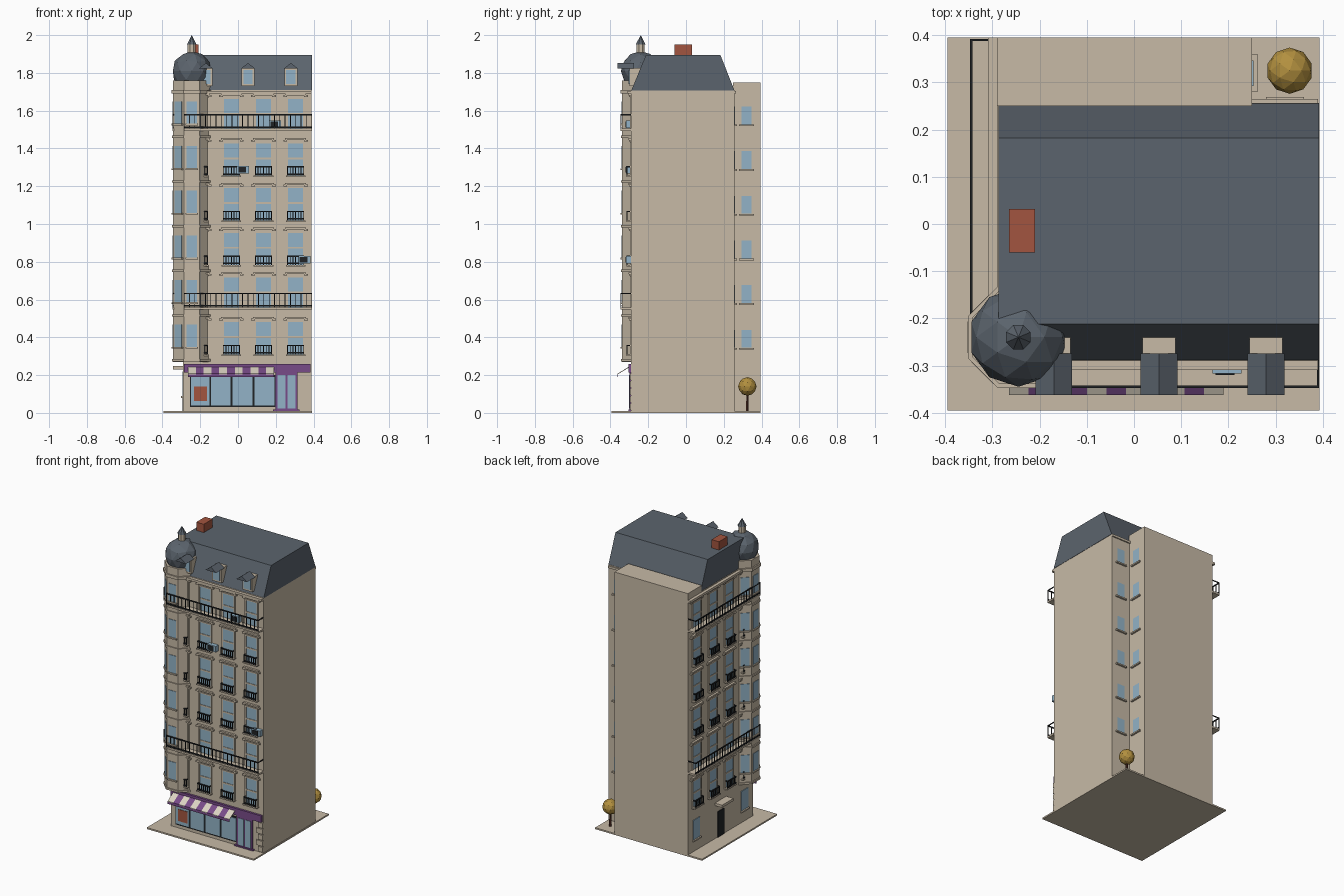
import bpy, bmesh
from math import pi
from mathutils import Matrix, Vector

cube = bpy.data.objects.get("Cube")
if cube:
    bpy.data.objects.remove(cube)


def material(name, rgb):
    m = bpy.data.materials.new(name)
    m.use_nodes = True
    m.diffuse_color = (*rgb, 1)
    m.node_tree.nodes["Principled BSDF"].inputs["Base Color"].default_value = (*rgb, 1)
    return m


STONE = material("stone", (0.57, 0.49, 0.38))
SLATE = material("slate", (0.105, 0.127, 0.153))
GLASS = material("glass", (0.29, 0.45, 0.57))
IRON = material("black_iron", (0.014, 0.016, 0.018))
PURPLE = material("purple_paint", (0.19, 0.07, 0.25))
CREAM = material("cream_cloth", (0.72, 0.66, 0.55))
BRICK = material("red_brick", (0.36, 0.09, 0.05))
GOLD = material("gold_leaves", (0.45, 0.28, 0.05))
BARK = material("bark", (0.09, 0.03, 0.02))


class Part:
    """Collects pieces of one part; the frame turns wall coordinates into place."""

    def __init__(self, name, *mats, frame=None):
        self.name, self.mats, self.bm = name, mats, bmesh.new()
        self.frame = frame or Matrix()

    def solid(self, points, faces, mat=0):
        vs = [self.bm.verts.new(self.frame @ Vector(p)) for p in points]
        for f in faces:
            self.bm.faces.new([vs[i] for i in f]).material_index = mat

    def prism(self, profile, x0, x1, mat=0):
        """Extrude a (y, z) profile along x."""
        n = len(profile)
        pts = [(x, y, z) for x in (x0, x1) for y, z in profile]
        sides = [(i, (i + 1) % n, n + (i + 1) % n, n + i) for i in range(n)]
        self.solid(pts, sides + [range(n), range(n, 2 * n)], mat)

    def box(self, x0, x1, y0, y1, z0, z1, mat=0):
        self.prism([(y0, z0), (y1, z0), (y1, z1), (y0, z1)], x0, x1, mat)

    def cone(self, x, y, z0, z1, r0, r1, sides=8, mat=0):
        place = Matrix.Translation((x, y, (z0 + z1) / 2)) @ Matrix.Rotation(pi / sides, 4, 'Z')
        made = bmesh.ops.create_cone(self.bm, cap_ends=True, segments=sides, radius1=r0,
                                     radius2=r1, depth=z1 - z0, matrix=place)
        for f in {f for v in made["verts"] for f in v.link_faces}:
            f.material_index = mat

    def ball(self, x, y, z, r, mat=0):
        made = bmesh.ops.create_icosphere(self.bm, subdivisions=2, radius=r,
                                          matrix=Matrix.Translation((x, y, z)))
        for f in {f for v in made["verts"] for f in v.link_faces}:
            f.material_index = mat

    def done(self):
        bmesh.ops.recalc_face_normals(self.bm, faces=self.bm.faces)
        mesh = bpy.data.meshes.new(self.name)
        self.bm.to_mesh(mesh)
        self.bm.free()
        for m in self.mats:
            mesh.materials.append(m)
        bpy.context.collection.objects.link(bpy.data.objects.new(self.name, mesh))


def turn(quarters, x=0, y=0):
    return Matrix.Translation((x, y, 0)) @ Matrix.Rotation(quarters * pi / 2, 4, 'Z')


FLOORS = [0.31 + 0.2365 * i for i in range(6)]
COLUMNS = [-0.205, -0.035, 0.135, 0.305]
BALCONY_FLOORS = (1, 5)
WALL = -0.29

# Ground, walls and cornices
ground = Part("pavement", STONE)
ground.box(-0.395, 0.393, -0.395, 0.395, 0, 0.01)
ground.done()

walls = Part("walls", STONE)
walls.box(WALL, 0.39, WALL, 0.257, 0.01, 1.71)
walls.box(WALL, 0.25, 0.25, 0.395, 0.01, 1.75)
walls.done()

cornice = Part("cornice", STONE)
cornice.box(-0.31, 0.39, -0.31, 0.265, 1.69, 1.705)
cornice.box(-0.31, 0.25, 0.26, 0.395, 1.69, 1.705)
cornice.done()

# Mansard roof and chimney
roof = Part("mansard_roof", SLATE)
roof.prism([(WALL, 1.706), (0.257, 1.706), (0.182, 1.895), (-0.212, 1.895)], -0.287, 0.392)
roof.done()

chimney = Part("chimney", BRICK)
chimney.box(-0.265, -0.21, -0.06, 0.032, 1.88, 1.95)
chimney.done()

# Dormers with small pitched roofs
dormers = Part("dormers", STONE, SLATE, GLASS)
for x in (-0.17, 0.053, 0.28):
    dormers.box(x - 0.035, x + 0.035, -0.3, -0.225, 1.73, 1.825)
    dormers.box(x - 0.025, x + 0.025, -0.304, -0.3, 1.742, 1.815, 2)
    dormers.solid([(x + dx, y, z) for y in (-0.362, -0.275)
                   for dx, z in ((-0.039, 1.822), (0.039, 1.822), (0, 1.852))],
                  [(0, 1, 2), (3, 4, 5), (0, 1, 4, 3), (1, 2, 5, 4), (2, 0, 3, 5)], 1)
dormers.done()


def railing(part, x0, x1, y, z, height, gap):
    part.box(x0, x1, y - 0.003, y + 0.003, z + height - 0.007, z + height)
    part.box(x0, x1, y - 0.003, y + 0.003, z + 0.004, z + 0.012)
    n = round((x1 - x0) / gap)
    for i in range(n + 1):
        x = x0 + (x1 - x0 - 0.004) * i / n
        part.box(x, x + 0.004, y - 0.002, y + 0.002, z, z + height)
    for x in (x0, x1 - 0.004):
        part.box(x, x + 0.004, y, WALL, z + height - 0.006, z + height)


# Two street facades share windows, railings and long balconies
for side, frame, sign in (("front", turn(0), 1), ("left", turn(-1), -1)):
    glass = Part(side + "_windows", GLASS, STONE, frame=frame)
    trim = Part(side + "_window_trim", STONE, frame=frame)
    rails = Part(side + "_railings", IRON, frame=frame)
    slabs = Part(side + "_balcony_slabs", STONE, frame=frame)
    for level, z in enumerate(FLOORS):
        for u in (sign * c for c in COLUMNS):
            glass.box(u - 0.039, u + 0.039, WALL - 0.003, WALL, z, z + 0.17)
            glass.box(u - 0.039, u + 0.039, WALL - 0.006, WALL, z + 0.086, z + 0.096, 1)
            for s in (-1, 1):
                trim.box(u + s * 0.039, u + s * 0.048, WALL - 0.007, WALL, z, z + 0.178)
            trim.box(u - 0.048, u + 0.048, WALL - 0.007, WALL, z + 0.17, z + 0.178)
            trim.box(u - 0.055, u + 0.055, WALL - 0.014, WALL, z + 0.188, z + 0.198)
            for s in (-1, 1):
                trim.box(u + s * 0.045, u + s * 0.065, WALL - 0.012, WALL, z + 0.18, z + 0.19)
            if level not in BALCONY_FLOORS:
                trim.box(u - 0.052, u + 0.052, WALL - 0.025, WALL, z - 0.008, z)
                railing(rails, u - 0.045, u + 0.045, WALL - 0.022, z, 0.05, 0.015)
        if level in BALCONY_FLOORS:
            a, b = sorted((sign * -0.287, sign * 0.392))
            slabs.box(a, b, -0.348, WALL, z, z + 0.012)
            railing(rails, a, b, -0.345, z + 0.012, 0.077, 0.0285)
    for part in (glass, trim, rails, slabs):
        part.done()

# Courtyard windows on the rear wing and the back wall
for name, frame, u, wall in (("wing", turn(1), 0.32, -0.25), ("courtyard", turn(2), -0.32, -0.257)):
    part = Part(name + "_windows", GLASS, STONE, frame=frame)
    for z in FLOORS:
        part.box(u - 0.027, u + 0.027, wall - 0.003, wall, z + 0.035, z + 0.13)
        part.box(u - 0.04, u + 0.04, wall - 0.012, wall, z + 0.025, z + 0.034, 1)
    part.done()

# Corner turret with windows, rings, dome and lantern
TX, TY = -0.245, -0.24
turret = Part("turret", STONE)
turret.cone(TX, TY, 0.27, 1.76, 0.107, 0.107)
for z in FLOORS:
    turret.cone(TX, TY, z - 0.037, z - 0.025, 0.114, 0.114)
turret.cone(TX, TY, 1.69, 1.71, 0.116, 0.116)
turret.done()

for i, name in enumerate(("front", "front_corner", "left", "back_corner")):
    part = Part("turret_" + name + "_windows", GLASS, STONE, frame=turn(-i / 2, TX, TY))
    for z in FLOORS:
        part.box(-0.027, 0.027, -0.102, -0.098, z + 0.04, z + 0.157)
        part.box(-0.033, 0.033, -0.108, -0.098, z + 0.03, z + 0.039, 1)
    part.done()

dome = Part("turret_dome", SLATE, STONE)
dome.ball(TX, TY, 1.81, 0.105)
dome.cone(TX, TY, 1.9, 1.955, 0.023, 0.023, mat=1)
dome.cone(TX, TY, 1.95, 2.0, 0.028, 0.0)
dome.done()

# Shop front: fascia, framed glazing, poster and door
shop = Part("shop_front", PURPLE, GLASS, IRON, BRICK)
shop.box(-0.285, 0.383, -0.304, WALL, 0.215, 0.26)
shop.box(-0.255, 0.198, -0.294, WALL, 0.03, 0.2, 2)
edges = [-0.255, -0.147, -0.035, 0.082, 0.198]
for a, b in zip(edges, edges[1:]):
    shop.box(a + 0.005, b - 0.005, -0.298, WALL, 0.04, 0.19, 1)
shop.box(-0.233, -0.163, -0.301, WALL, 0.062, 0.14, 3)
shop.box(0.198, 0.315, -0.298, WALL, 0.01, 0.215)
shop.box(0.185, 0.325, -0.305, WALL, 0.01, 0.018)
for x in (0.21, 0.262):
    shop.box(x, x + 0.042, -0.301, WALL, 0.022, 0.2, 1)
shop.done()

awning = Part("awning", PURPLE, CREAM)
step = 0.455 / 11
for i in range(11):
    x = -0.265 + i * step
    awning.prism([(WALL, 0.252), (-0.362, 0.208), (-0.362, 0.204), (WALL, 0.247)],
                 x, x + step, (i + 1) % 2)
awning.box(-0.265, 0.19, -0.362, -0.359, 0.19, 0.206)
awning.done()

quoins = Part("quoins", STONE)
for i in range(5):
    z, w = 0.015 + i * 0.04, 0.05 if i % 2 else 0.035
    quoins.box(0.39 - w, 0.39, WALL - 0.007, WALL, z, z + 0.034)
quoins.done()

# Street door, canopy and ground windows on the left side
entry = Part("side_entrance", IRON, STONE, GLASS, frame=turn(-1))
entry.box(-0.085, -0.015, WALL - 0.005, WALL, 0.01, 0.18)
entry.box(-0.11, 0.01, -0.343, WALL, 0.23, 0.247, 1)
for u in (-0.305, 0.2):
    entry.box(u - 0.035, u + 0.035, WALL - 0.004, WALL, 0.09, 0.22, 2)
    entry.box(u - 0.042, u + 0.042, WALL - 0.012, WALL, 0.08, 0.089, 1)
entry.done()

# Cooling units on the front
cooling = Part("cooling_units", GLASS, IRON)
for x, z in ((0.197, 1.527), (0.027, 1.287), (0.353, 0.81)):
    cooling.box(x - 0.031, x + 0.031, -0.317, WALL, z - 0.02, z + 0.02)
    cooling.box(x - 0.024, x + 0.016, -0.32, -0.317, z - 0.015, z + 0.015, 1)
cooling.done()

# Courtyard tree
tree = Part("tree", BARK, GOLD)
tree.cone(0.33, 0.325, 0.01, 0.11, 0.008, 0.006, 6)
tree.ball(0.33, 0.325, 0.14, 0.049, 1)
tree.done()
